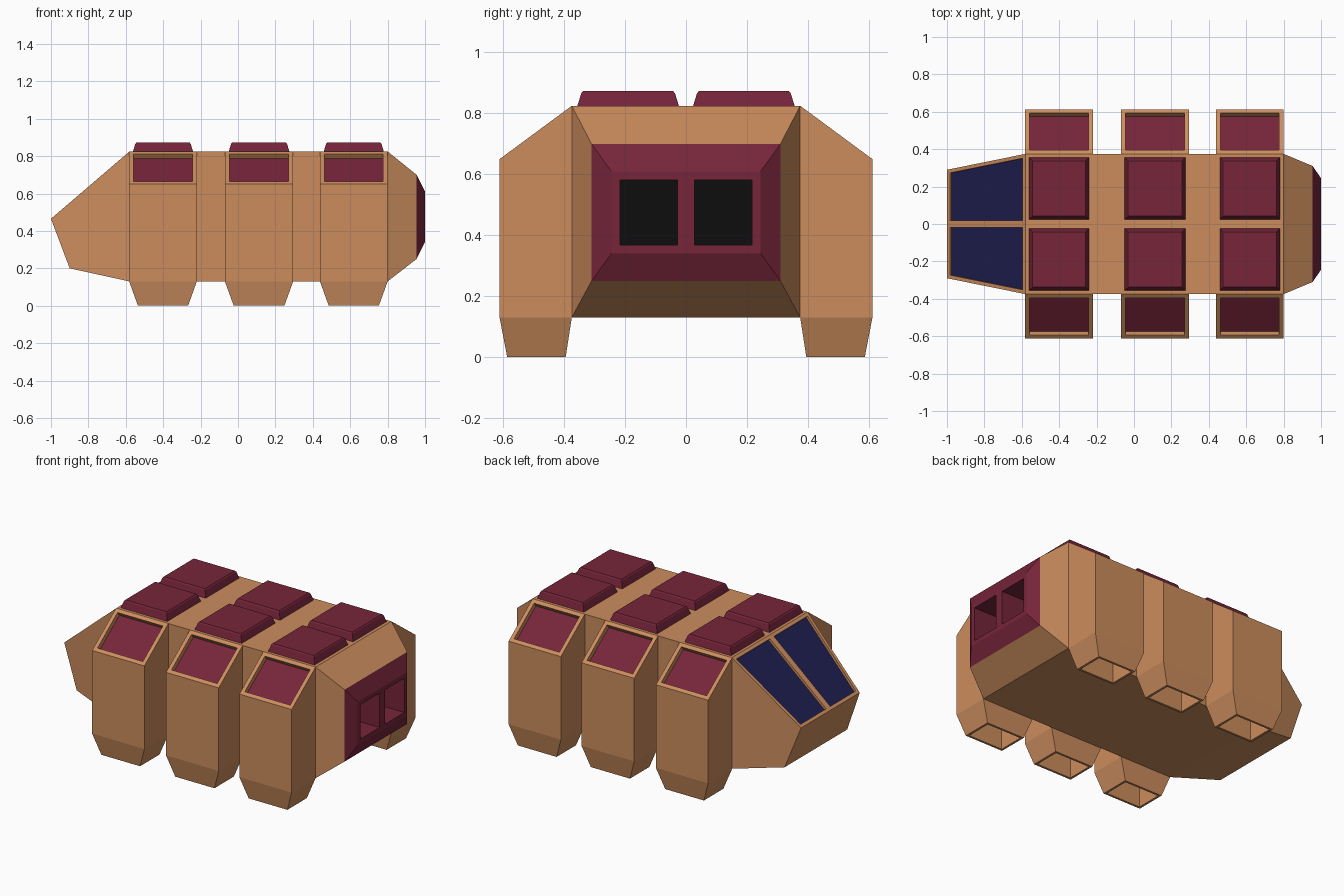
import bpy, bmesh
from mathutils import Vector

if "Cube" in bpy.data.objects:
    bpy.data.objects.remove(bpy.data.objects["Cube"])


def material(name, rgb):
    m = bpy.data.materials.new(name)
    m.diffuse_color = (*rgb, 1)
    m.use_nodes = True
    m.node_tree.nodes["Principled BSDF"].inputs["Base Color"].default_value = m.diffuse_color
    return m


MATS = [material("orange tan", (0.60, 0.265, 0.11)),
        material("maroon", (0.18, 0.018, 0.042)),
        material("navy glass", (0.013, 0.013, 0.08)),
        material("black", (0.004, 0.004, 0.004))]
TAN, MAROON, NAVY, BLACK = range(4)


def loft(rings):
    """Skin a list of equal-length point rings; ends stay open."""
    bm = bmesh.new()
    vs = [[bm.verts.new(p) for p in r] for r in rings]
    n = len(vs[0])
    for a, b in zip(vs, vs[1:]):
        for i in range(n):
            j = (i + 1) % n
            bm.faces.new((a[i], a[j], b[j], b[i]))
    return bm, vs


def recess(bm, faces, rim, depth, floor):
    """Inset each face and sink it straight in; colour the floor."""
    bmesh.ops.inset_individual(bm, faces=faces, thickness=rim, use_even_offset=True)
    normals = [f.normal.copy() for f in faces]
    new = bmesh.ops.extrude_discrete_faces(bm, faces=faces)["faces"]
    for f, n in zip(new, normals):
        bmesh.ops.translate(bm, verts=f.verts[:], vec=n * -depth)
        f.material_index = floor


def normals(bm):
    bmesh.ops.recalc_face_normals(bm, faces=bm.faces[:])
    bm.normal_update()


def finish(bm, name, mirror=False):
    me = bpy.data.meshes.new(name)
    bm.to_mesh(me)
    bm.free()
    for m in MATS:
        me.materials.append(m)
    ob = bpy.data.objects.new(name, me)
    bpy.context.collection.objects.link(ob)
    if mirror:
        mod = ob.modifiers.new("mirror", "MIRROR")
        mod.use_axis = (False, True, False)
        mod.use_mirror_merge = False


# Hull: nose, main box, tapered tail, maroon engine block
def hull_ring(xt, wt, zt, xb, wb, zb):
    return [(xt, -wt, zt), (xt, 0, zt), (xt, wt, zt),
            (xb, wb, zb), (xb, 0, zb), (xb, -wb, zb)]


bm, vs = loft([hull_ring(-1.0, 0.29, 0.465, -0.9, 0.31, 0.2),
               hull_ring(-0.58, 0.375, 0.825, -0.58, 0.375, 0.13),
               hull_ring(0.80, 0.375, 0.825, 0.80, 0.375, 0.13),
               hull_ring(0.955, 0.31, 0.70, 0.955, 0.31, 0.25),
               hull_ring(1.0, 0.245, 0.61, 1.0, 0.245, 0.34)])
bm.faces.new(vs[0])
e = vs[-1]
ports = [bm.faces.new((e[0], e[1], e[4], e[5])), bm.faces.new((e[1], e[2], e[3], e[4]))]
normals(bm)
for f in bm.faces:
    if f.calc_center_median().x > 0.955:
        f.material_index = MAROON
panes = [f for f in bm.faces if f.normal.z > 0.5 and f.calc_center_median().x < -0.6]
recess(bm, panes, 0.02, 0.015, NAVY)
recess(bm, ports, 0.028, 0.2, BLACK)
finish(bm, "hull")

for k, (x0, x1) in enumerate([(-0.582, -0.22), (-0.07, 0.295), (0.438, 0.80)], 1):
    # Side leg pods with a sunken maroon panel and a hollow foot
    def pod_ring(a, b, y0, y1, z0, z1):
        return [(a, y0, z0), (b, y0, z0), (b, y1, z1), (a, y1, z1)]

    bm, vs = loft([pod_ring(x0 + 0.047, x1 - 0.047, 0.395, 0.587, 0, 0),
                   pod_ring(x0, x1, 0.375, 0.612, 0.13, 0.13),
                   pod_ring(x0, x1, 0.375, 0.612, 0.825, 0.65)])
    foot, panel = bm.faces.new(vs[0]), bm.faces.new(vs[2])
    normals(bm)
    recess(bm, [panel], 0.024, 0.03, MAROON)
    recess(bm, [foot], 0.014, 0.15, TAN)
    # drop the hidden wall against the hull
    hidden = [f for f in bm.faces if all(abs(v.co.y - 0.375) < 1e-4 for v in f.verts)]
    bmesh.ops.delete(bm, geom=hidden, context="FACES_ONLY")
    finish(bm, f"leg_pod_{k}", mirror=True)

    # Roof pads with softened top edge
    def pad_ring(i, z):
        a, b, y0, y1 = x0 + 0.019 + i, x1 - 0.019 - i, 0.022 + i, 0.358 - i
        return [(a, y0, z), (b, y0, z), (b, y1, z), (a, y1, z)]

    bm, vs = loft([pad_ring(0, 0.82), pad_ring(0.014, 0.866), pad_ring(0.02, 0.873)])
    bm.faces.new(vs[0])
    bm.faces.new(vs[-1])
    normals(bm)
    for f in bm.faces:
        f.material_index = MAROON
    finish(bm, f"roof_pad_{k}", mirror=True)
